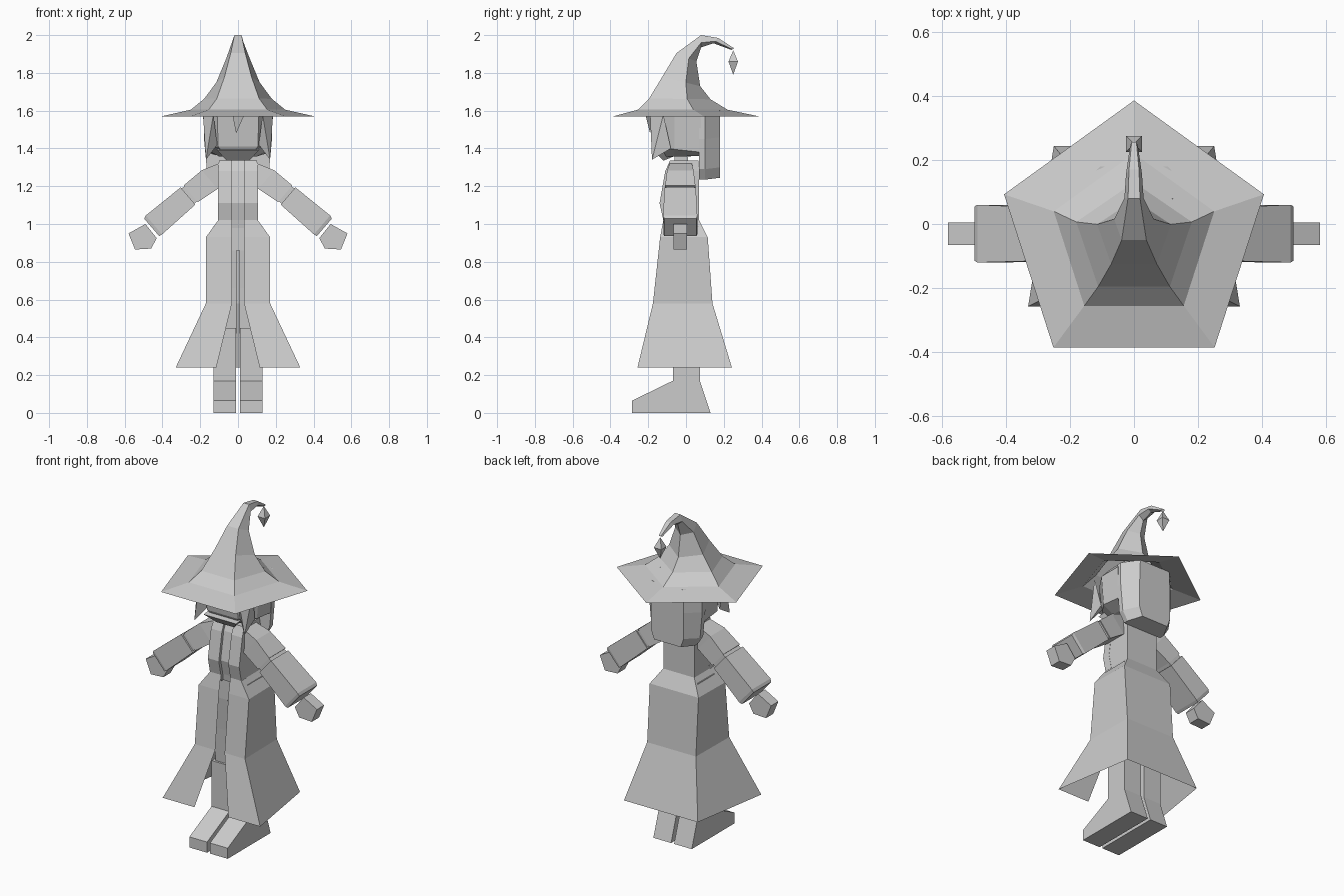
import bpy
from mathutils import Vector

if "Cube" in bpy.data.objects:
    bpy.data.objects.remove(bpy.data.objects["Cube"])


def mesh(name, verts, faces):
    me = bpy.data.meshes.new(name)
    me.from_pydata(verts, [], faces)
    me.update()
    ob = bpy.data.objects.new(name, me)
    bpy.context.collection.objects.link(ob)
    return ob


def loft(name, rings, closed=True, caps=True):
    """Skin a list of equally long point rings."""
    n = len(rings[0])
    verts = [tuple(p) for r in rings for p in r]
    faces = []
    for k in range(len(rings) - 1):
        for i in range(n if closed else n - 1):
            j = (i + 1) % n
            faces.append((k * n + i, k * n + j, (k + 1) * n + j, (k + 1) * n + i))
    if caps:
        faces.append(tuple(reversed(range(n))))
        faces.append(tuple(range(len(verts) - n, len(verts))))
    return mesh(name, verts, faces)


def rect(x0, x1, y0, y1, z):
    return [(x0, y0, z), (x1, y0, z), (x1, y1, z), (x0, y1, z)]


def mirror(ob):
    m = ob.modifiers.new("mirror", 'MIRROR')
    m.use_axis[0] = True
    return ob


# hat: five-sided tilted rings (half width, front y, front z, back y, back z)
def hat_ring(w, fy, fz, by, bz):
    def p(x, t):
        return (x * w, fy + (by - fy) * t, fz + (bz - fz) * t)
    return [p(-.62, 0), p(.62, 0), p(1, .62), p(0, 1), p(-1, .62)]


loft("hat", [hat_ring(*r) for r in [
    (.405, -.385, 1.57, .385, 1.57),
    (.25, -.255, 1.605, .22, 1.605),
    (.18, -.195, 1.665, .13, 1.66),
    (.115, -.125, 1.78, .075, 1.73),
    (.062, -.05, 1.905, .055, 1.86),
    (.03, .08, 2.0, .08, 1.935),
    (.025, .17, 1.985, .145, 1.957),
    (.012, .255, 1.93, .24, 1.922)]], caps=False)

# hat charm
mesh("hat_charm", rect(-.025, .025, .225, .275, 1.86) + [(0, .25, 1.92), (0, .25, 1.79)],
     [f for i in range(4) for f in ((i, (i + 1) % 4, 4), ((i + 1) % 4, i, 5))])


# head with side hair
def head_ring(front, fy, side, z_front, z_back):
    return [(-front, fy, z_front), (front, fy, z_front), (side, -.06, (z_front + z_back) / 2),
            (side, .08, z_back), (-side, .08, z_back), (-side, -.06, (z_front + z_back) / 2)]


loft("head", [head_ring(.06, -.12, .10, 1.355, 1.36),
              head_ring(.105, -.15, .17, 1.41, 1.38),
              head_ring(.11, -.17, .185, 1.57, 1.57),
              head_ring(.07, -.13, .12, 1.64, 1.64)])

# chin wedge
loft("chin", [[(-.06, -.12, 1.335), (.06, -.12, 1.335), (.06, -.06, 1.36), (-.06, -.06, 1.36)],
              [(-.11, -.175, 1.39), (.11, -.175, 1.39), (.11, -.1, 1.40), (-.11, -.1, 1.40)]])

# hanging hair at the back, chamfered
loft("back_hair", [[(-w, .07, z), (w, .07, z), (w, .10, z), (b, .18, z + .01),
                    (-b, .18, z + .01), (-w, .10, z)]
                   for w, b, z in [(.13, .09, 1.235), (.165, .11, 1.29), (.18, .11, 1.45), (.18, .105, 1.59)]])

# fringe strands
mesh("fringe", [(-.03, -.215, 1.58), (.035, -.215, 1.58), (-.01, -.19, 1.48), (0, -.17, 1.58)],
     [(0, 2, 1), (0, 3, 2), (1, 2, 3)])
mirror(mesh("side_strand", [(.13, -.19, 1.58), (.185, -.12, 1.58), (.17, -.18, 1.34), (.17, -.08, 1.40),
                            (.11, -.14, 1.42)],
            [(0, 2, 1), (1, 2, 3), (0, 4, 2), (2, 4, 3)]))

# neck
loft("neck", [rect(-.03, .03, -.06, .01, z) for z in (1.28, 1.4)])

# torso core and the open jacket fronts lying on it
TORSO = [(.98, .10, -.115, .07), (1.02, .105, -.12, .07), (1.11, .105, -.14, .07),
         (1.28, .105, -.11, .07), (1.335, .10, -.085, .065)]
loft("torso", [rect(-w, w, f + .018, b, z) for z, w, f, b in TORSO])
mirror(loft("jacket_front", [rect(.032, w + .001, f, f + .05, z) for z, w, f, b in TORSO]))

# coat skirt: open strip (height, front gap, front half width, front y, back half width, back y)
loft("coat", [[(g, f, z), (w, f, z), (wb, b, z), (-wb, b, z), (-w, f, z), (-g, f, z)]
              for z, g, w, f, wb, b in [(.24, .115, .33, -.257, .25, .243),
                                        (.58, .032, .17, -.175, .165, .14),
                                        (.93, .032, .17, -.137, .165, .115),
                                        (1.02, .032, .105, -.12, .105, .07)]],
     closed=False, caps=False)

# trousers, boots and feet
loft("hips", [rect(-.13, .13, -.09, .07, z) for z in (.86, .99)])
mirror(loft("trouser_leg", [rect(.008, w, f, .06, z)
                            for w, f, z in [(.11, -.055, .42), (.12, -.07, .66), (.13, -.09, .88)]]))
mirror(loft("boot_shaft", [rect(.01, .13, -.07, .073, z) for z in (.16, .45)]))
FOOT = [(-.285, 0), (.13, 0), (.073, .17), (-.07, .17), (-.285, .065)]
mirror(loft("foot", [[(x, y, z) for y, z in FOOT] for x in (.01, .13)]))


# sleeves: rectangular sections across the arm axis
AXIS = Vector((.76, 0, -.65))
ACROSS = Vector((.65, 0, .76))


def sleeve_ring(x, z, half, y0, y1):
    c = Vector((x, 0, z))
    return [c + ACROSS * s * half + Vector((0, y, 0))
            for s, y in [(-1, y0), (1, y0), (1, y1), (-1, y1)]]


mirror(loft("upper_sleeve", [[(.09, -.085, 1.20), (.09, -.085, 1.325), (.09, .03, 1.325), (.09, .03, 1.20)],
                             sleeve_ring(.15, 1.235, .065, -.10, .04),
                             sleeve_ring(.25, 1.16, .058, -.11, .05)]))
mirror(loft("elbow_fold", [sleeve_ring(.24, 1.168, .052, -.105, .045),
                           sleeve_ring(.28, 1.135, .052, -.105, .045)]))
mirror(loft("lower_sleeve", [sleeve_ring(.265, 1.148, .060, -.115, .052),
                             sleeve_ring(.445, .995, .066, -.12, .06),
                             sleeve_ring(.457, .982, .061, -.115, .055)]))

# hands: five-sided blocks
HAND = [(.43, .925), (.46, .87), (.545, .865), (.58, .95), (.49, 1.0)]
mirror(loft("hand", [[(x, y, z) for x, z in HAND] for y in (.005, -.065)]))
